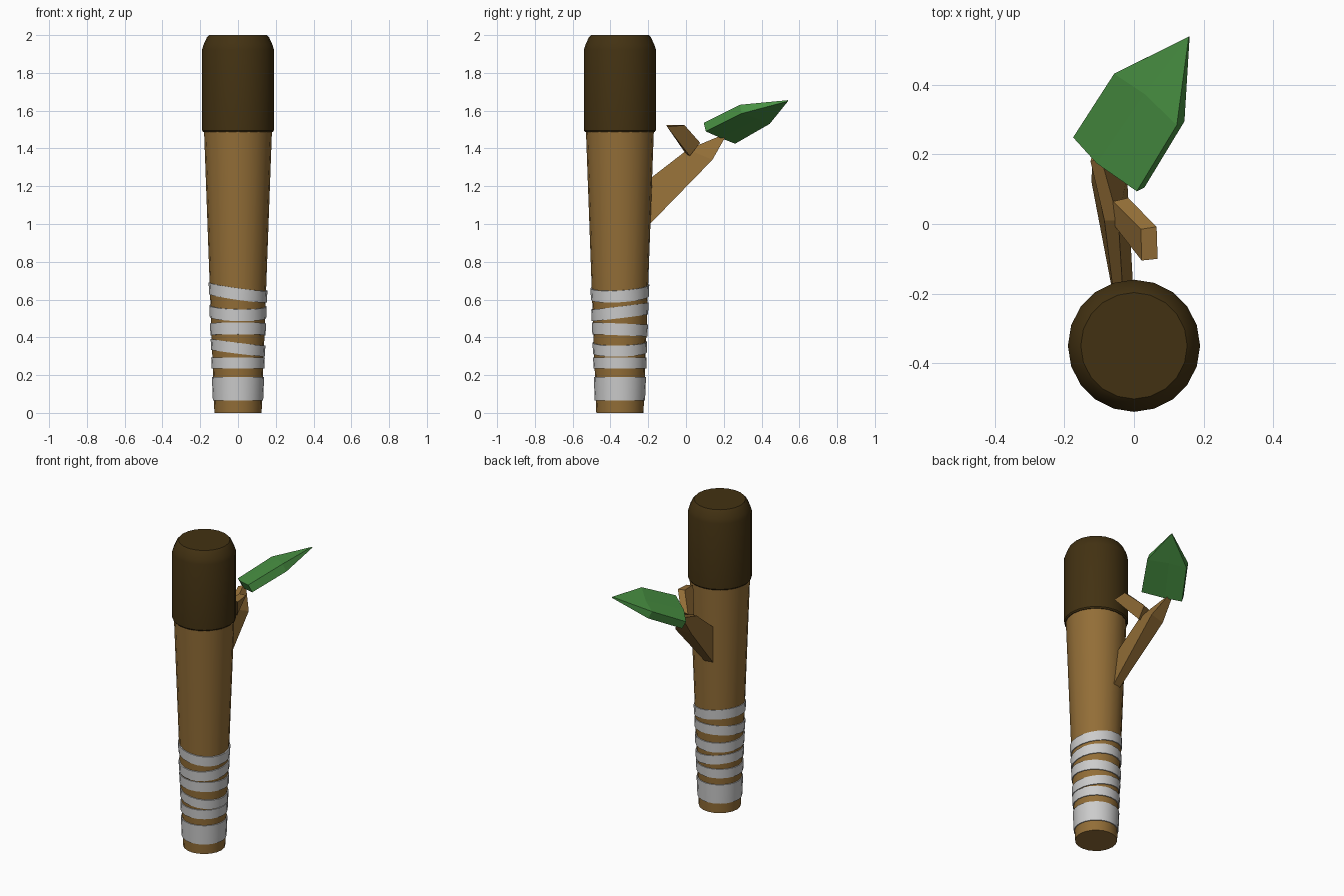
import bpy, math

if "Cube" in bpy.data.objects:
    bpy.data.objects.remove(bpy.data.objects["Cube"])

AXIS_Y = -0.35
SIDES = 20


def material(name, rgb):
    m = bpy.data.materials.new(name)
    m.diffuse_color = (*rgb, 1)
    m.use_nodes = True
    m.node_tree.nodes["Principled BSDF"].inputs["Base Color"].default_value = m.diffuse_color
    return m


wood = material("wood", (0.29, 0.155, 0.038))
bark = material("dark_wood", (0.055, 0.031, 0.006))
green = material("leaf_green", (0.065, 0.28, 0.055))


def make(name, verts, faces, mat=None, smooth=False):
    me = bpy.data.meshes.new(name)
    me.from_pydata(verts, [], faces)
    me.update()
    ob = bpy.data.objects.new(name, me)
    bpy.context.collection.objects.link(ob)
    if mat:
        me.materials.append(mat)
    if smooth:
        bpy.ops.object.select_all(action='DESELECT')
        bpy.context.view_layer.objects.active = ob
        ob.select_set(True)
        bpy.ops.object.shade_smooth_by_angle(angle=math.radians(35))
    return ob


def bridge(loops, n, closed=False):
    """Faces joining consecutive loops of n vertices; capped unless closed."""
    faces = []
    for i in range(loops if closed else loops - 1):
        a, b = i * n, (i + 1) % loops * n
        faces += [(a + j, a + (j + 1) % n, b + (j + 1) % n, b + j) for j in range(n)]
    if not closed:
        faces += [tuple(reversed(range(n))), tuple(range((loops - 1) * n, loops * n))]
    return faces


def lathe(name, profile, mat=None, closed=False, tilt=(0, 0)):
    """Spin (radius, z) points round the stick axis, sheared by tilt."""
    verts = []
    for r, z in profile:
        for j in range(SIDES):
            a = math.tau * j / SIDES
            x, y = r * math.cos(a), r * math.sin(a)
            verts.append((x, AXIS_Y + y, z + tilt[0] * x + tilt[1] * y))
    return make(name, verts, bridge(len(profile), SIDES, closed), mat, True)


# Tapered handle and thicker head
lathe("handle", [(0.125, 0), (0.18, 1.5)], wood)
lathe("head", [(0.184, 1.487), (0.19, 1.495), (0.19, 1.925), (0.182, 1.95),
               (0.165, 1.987), (0.153, 2.0)], bark)

# Wrapped grip bands: centre z, height, tilt along x, tilt along y
bands = [(0.128, 0.125, 0, 0), (0.264, 0.06, 0, 0), (0.345, 0.058, -0.125, 0.02),
         (0.442, 0.063, 0, -0.04), (0.535, 0.062, -0.02, 0.12),
         (0.638, 0.062, -0.14, 0.06)]
for i, (z, h, tx, ty) in enumerate(bands):
    r = 0.125 + 0.0367 * z
    r0, r1 = r + 0.006 - 0.02 * h, r + 0.006 + 0.02 * h
    lathe(f"grip_band_{i + 1}",
          [(r - 0.006, z - h / 2), (r0, z - h / 2), (r1, z + h / 2), (r - 0.006, z + h / 2)],
          closed=True, tilt=(tx, ty))

# Side branch: three four-sided sections
branch = [(-0.055, -0.23, 1.21), (-0.05, -0.23, 0.97), (0.0, -0.23, 0.96), (-0.03, -0.23, 1.21),
          (-0.085, 0.01, 1.395), (-0.122, 0.12, 1.33), (-0.02, 0.14, 1.34), (-0.045, 0.01, 1.395),
          (-0.125, 0.18, 1.46), (-0.12, 0.20, 1.45), (-0.085, 0.205, 1.455), (-0.095, 0.19, 1.47)]
make("branch", branch, bridge(3, 4), wood)

# Cut twig growing from the branch
twig = [(-0.06, 0.065, 1.42), (-0.06, 0.0, 1.37), (-0.02, 0.02, 1.36), (-0.017, 0.075, 1.43),
        (0.02, -0.015, 1.525), (0.022, -0.105, 1.525), (0.068, -0.1, 1.515), (0.065, -0.008, 1.523)]
make("twig", twig, bridge(2, 4), wood)

# Leaf: two halves either side of the midrib, given thickness
under = [(-0.085, 0.185, 1.455), (-0.153, 0.26, 1.425), (-0.035, 0.443, 1.53),
         (0.16, 0.54, 1.65), (0.145, 0.295, 1.585), (0.03, 0.105, 1.49), (0.052, 0.385, 1.556)]
upper = []
for i, (x, y, z) in enumerate(under):
    k = 0.12 if i == 3 else 1
    upper.append((x - 0.022 * k, y - 0.011 * k, z + 0.046 * k))
halves = [(0, 1, 2, 6), (6, 2, 3), (0, 6, 4, 5), (6, 3, 4)]
faces = halves + [tuple(7 + v for v in reversed(f)) for f in halves]
faces += [(a, a + 7, b + 7, b) for a, b in zip(range(6), (1, 2, 3, 4, 5, 0))]
make("leaf", under + upper, faces, green)
